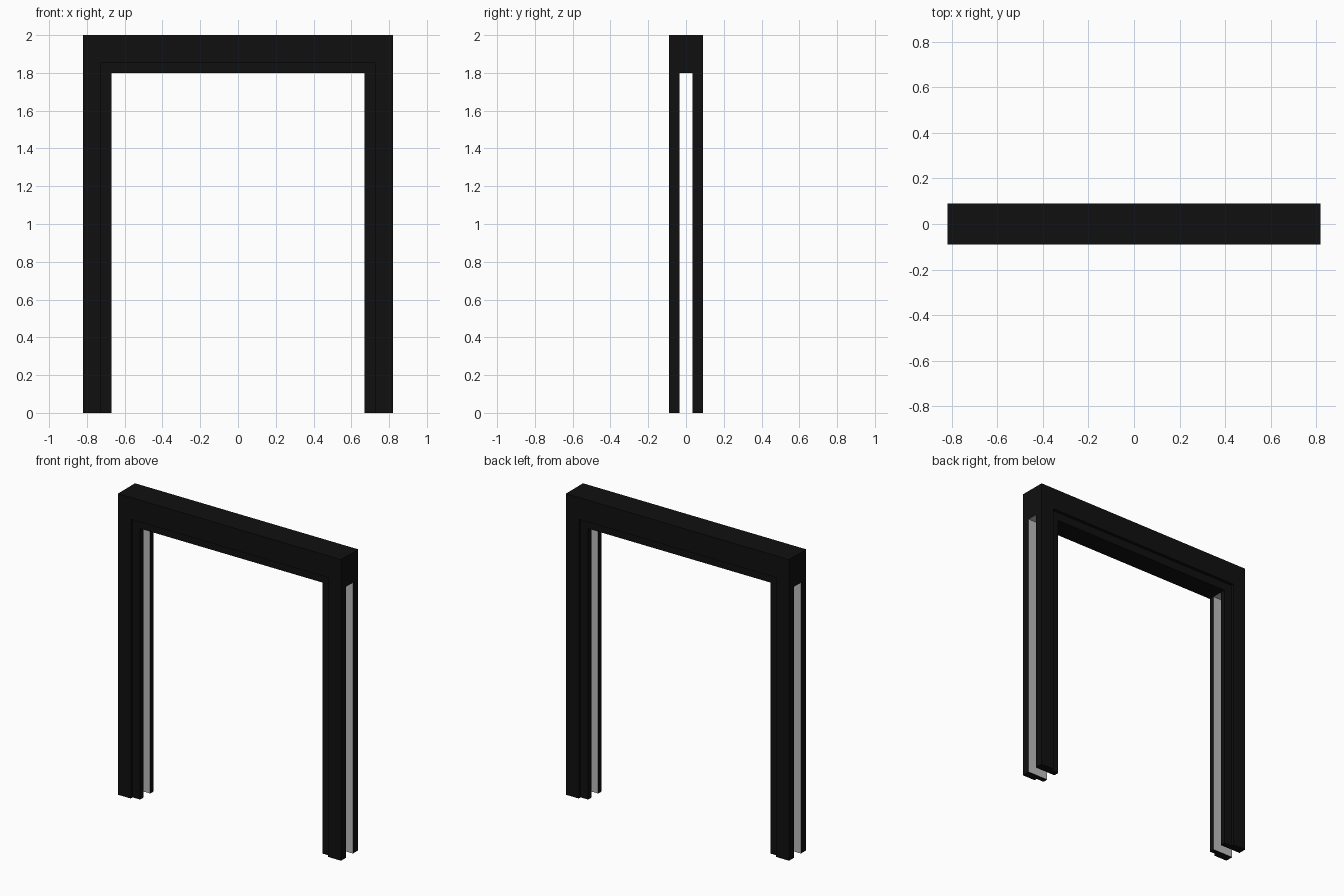
import bpy, bmesh
from mathutils import Vector

if "Cube" in bpy.data.objects:
    bpy.data.objects.remove(bpy.data.objects["Cube"], do_unlink=True)

HALF_W, TOP = 0.82, 2.0
JAMB_X, JAMB_Z = 0.67, 1.80        # opening
REVEAL = 0.055                     # casing set back from the opening
SLOT, JAMB_Y, CASING_Y = 0.035, 0.07, 0.09


def material(name, value):
    m = bpy.data.materials.new(name)
    m.use_nodes = True
    colour = (value, value, value, 1)
    m.diffuse_color = colour
    m.node_tree.nodes["Principled BSDF"].inputs["Base Color"].default_value = colour
    return m


black = material("black_paint", 0.005)
grey = material("bare_grey", 0.5)


def finish(name, bm, is_grey):
    bmesh.ops.recalc_face_normals(bm, faces=bm.faces)
    for f in bm.faces:
        f.material_index = int(is_grey(f))
    mesh = bpy.data.meshes.new(name)
    bm.to_mesh(mesh)
    bm.free()
    mesh.materials.append(black)
    mesh.materials.append(grey)
    obj = bpy.data.objects.new(name, mesh)
    bpy.context.collection.objects.link(obj)
    return obj


def portal(name, inner_x, inner_z, y0, y1, is_grey):
    """Upside-down U outline, extruded from y0 to y1."""
    half = [(inner_x, 0), (HALF_W, 0), (HALF_W, TOP)]
    outline = half + [(-x, z) for x, z in reversed(half)]
    outline += [(-inner_x, inner_z), (inner_x, inner_z)]
    bm = bmesh.new()
    face = bm.faces.new([bm.verts.new((x, y0, z)) for x, z in outline])
    ext = bmesh.ops.extrude_face_region(bm, geom=[face], use_keep_orig=True)
    verts = [v for v in ext["geom"] if isinstance(v, bmesh.types.BMVert)]
    bmesh.ops.translate(bm, verts=verts, vec=Vector((0, y1 - y0, 0)))
    return finish(name, bm, is_grey)


# Jamb and raised casing on each side; the slot-facing side is bare
for side, s in (("front", -1), ("back", 1)):
    portal(side + "_jamb", JAMB_X, JAMB_Z, s * SLOT, s * JAMB_Y,
           lambda f: abs(f.calc_center_median().y) < SLOT + 0.001)
    portal(side + "_casing", JAMB_X + REVEAL, JAMB_Z + REVEAL,
           s * JAMB_Y, s * CASING_Y, lambda f: False)

# Head core closes the slot above the opening
bm = bmesh.new()
bmesh.ops.create_cube(bm, size=1)
bmesh.ops.scale(bm, verts=bm.verts, vec=(2 * HALF_W, 2 * SLOT, TOP - JAMB_Z))
bmesh.ops.translate(bm, verts=bm.verts, vec=(0, 0, (TOP + JAMB_Z) / 2))
for x in (-JAMB_X, JAMB_X):
    bmesh.ops.bisect_plane(bm, geom=bm.verts[:] + bm.edges[:] + bm.faces[:],
                           plane_co=(x, 0, 0), plane_no=(1, 0, 0))
finish("head_core", bm,
       lambda f: f.normal.z < -0.5 and abs(f.calc_center_median().x) > JAMB_X)
